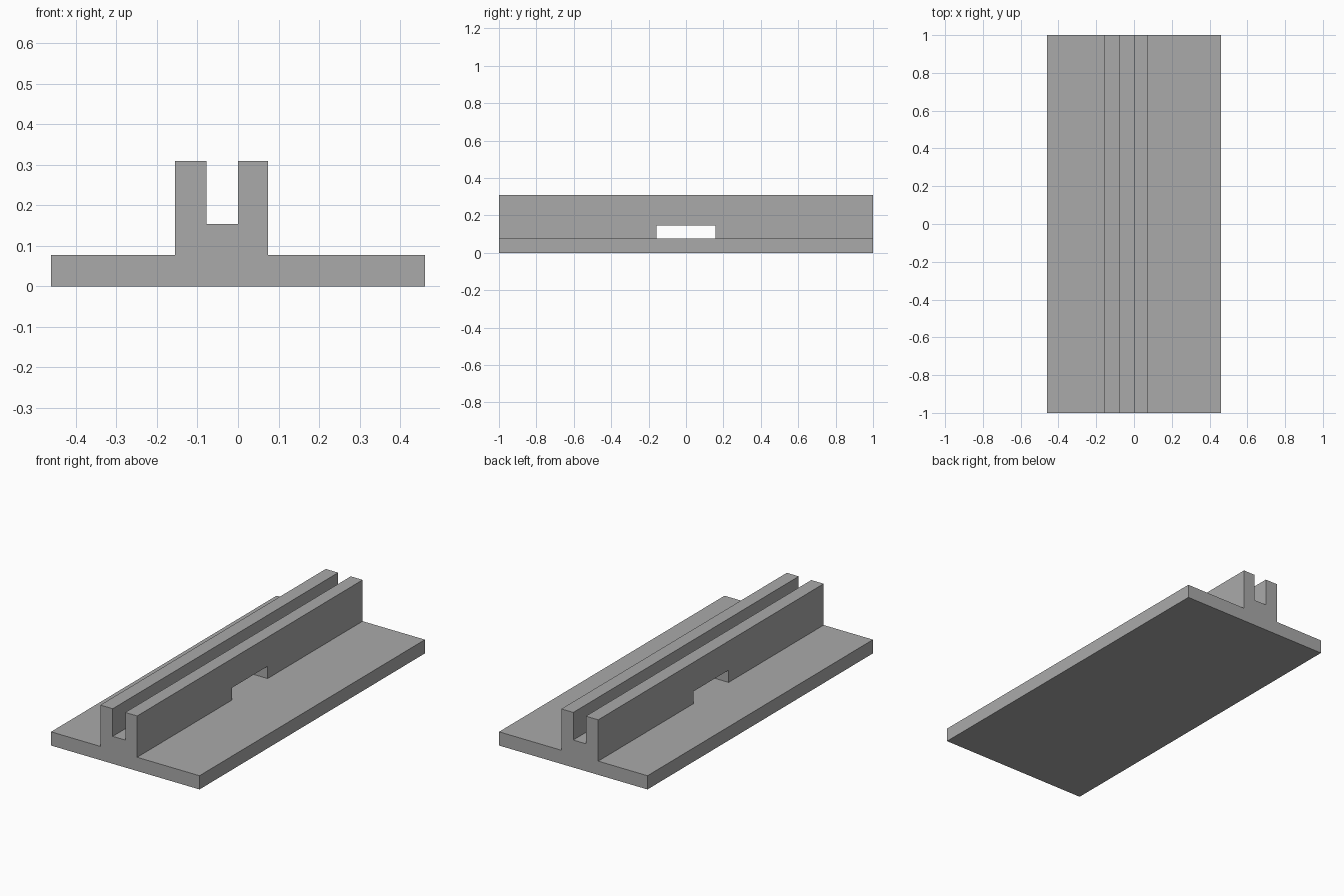
import bpy
import bmesh
from mathutils import Vector

if "Cube" in bpy.data.objects:
    bpy.data.objects.remove(bpy.data.objects["Cube"], do_unlink=True)

gray = bpy.data.materials.new("plain gray")
gray.use_nodes = True
gray.diffuse_color = (0.4, 0.4, 0.4, 1)
gray.node_tree.nodes["Principled BSDF"].inputs["Base Color"].default_value = (0.4, 0.4, 0.4, 1)

LENGTH = 2.0
BASE_TOP = 0.077
GROOVE_FLOOR = 0.154
RAIL_TOP = 0.309


def extrude_profile(name, profile, length):
    """Sweep an x-z outline along y, centred on y = 0."""
    bm = bmesh.new()
    face = bm.faces.new([bm.verts.new((x, -length / 2, z)) for x, z in profile])
    swept = bmesh.ops.extrude_face_region(bm, geom=[face])
    verts = [g for g in swept["geom"] if isinstance(g, bmesh.types.BMVert)]
    bmesh.ops.translate(bm, verts=verts, vec=Vector((0, length, 0)))
    bmesh.ops.recalc_face_normals(bm, faces=bm.faces)
    mesh = bpy.data.meshes.new(name)
    bm.to_mesh(mesh)
    bm.free()
    mesh.materials.append(gray)
    obj = bpy.data.objects.new(name, mesh)
    bpy.context.collection.objects.link(obj)
    return obj


def rectangle(x0, x1, z0, z1):
    return [(x0, z0), (x1, z0), (x1, z1), (x0, z1)]


# Flat base plate
extrude_profile("base_plate", rectangle(-0.461, 0.461, 0, BASE_TOP), LENGTH)

# Grooved rail running the full length
rail = extrude_profile("grooved_rail", [
    (-0.155, BASE_TOP), (0.074, BASE_TOP), (0.074, RAIL_TOP), (0, RAIL_TOP),
    (0, GROOVE_FLOOR), (-0.078, GROOVE_FLOOR), (-0.078, RAIL_TOP), (-0.155, RAIL_TOP),
], LENGTH)

# Rectangular slot through the foot of the rail
cutter = extrude_profile("slot_cutter", rectangle(-0.3, 0.3, 0.02, 0.146), 0.314)
cutter.hide_render = True
cutter.hide_set(True)
cutter.display_type = 'WIRE'
slot = rail.modifiers.new("slot", 'BOOLEAN')
slot.operation = 'DIFFERENCE'
slot.solver = 'EXACT'
slot.object = cutter
